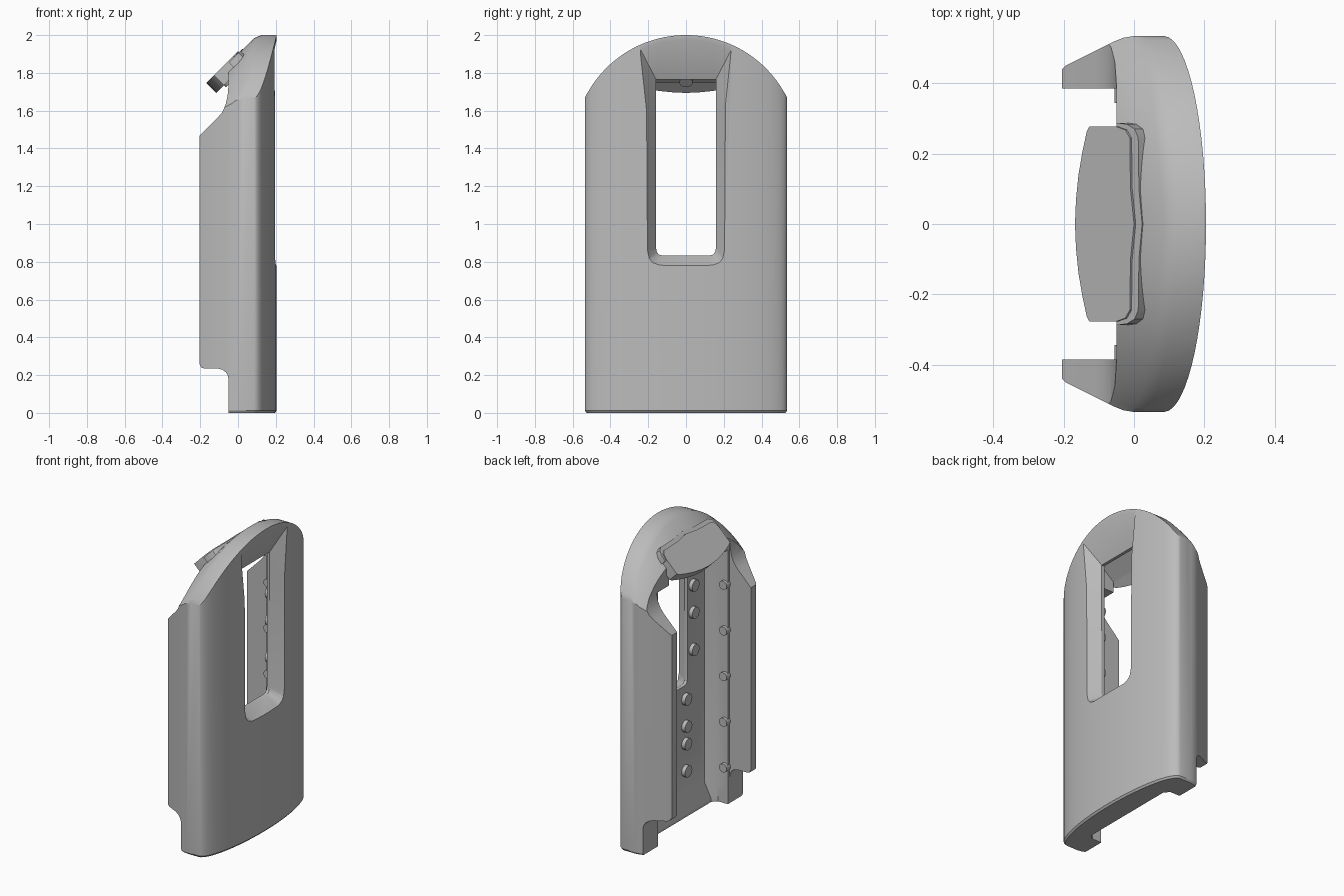
import bpy, bmesh, math
from mathutils import Vector

scene_cube = bpy.data.objects.get("Cube")
if scene_cube:
    bpy.data.objects.remove(scene_cube, do_unlink=True)

grey = bpy.data.materials.new("plain_grey")
grey.use_nodes = True
grey.diffuse_color = (0.5, 0.5, 0.5, 1)
grey.node_tree.nodes["Principled BSDF"].inputs["Base Color"].default_value = (0.5, 0.5, 0.5, 1)


def mirrored(half):
    """Close a half outline (a, b) by mirroring it in b."""
    return half + [(a, -b) for a, b in reversed(half) if abs(b) > 1e-6]


def loft(name, loops):
    """Skin a closed solid through loops of equal length."""
    bm = bmesh.new()
    rings = [[bm.verts.new(p) for p in loop] for loop in loops]
    n = len(rings[0])
    for a, b in zip(rings, rings[1:]):
        for i in range(n):
            j = (i + 1) % n
            bm.faces.new((a[i], a[j], b[j], b[i]))
    bm.faces.new(rings[0])
    bm.faces.new(rings[-1])
    bmesh.ops.recalc_face_normals(bm, faces=bm.faces)
    mesh = bpy.data.meshes.new(name)
    bm.to_mesh(mesh)
    bm.free()
    mesh.materials.append(grey)
    ob = bpy.data.objects.new(name, mesh)
    bpy.context.collection.objects.link(ob)
    return ob


def prism(name, points, sweep):
    sweep = Vector(sweep)
    return loft(name, [points, [Vector(p) + sweep for p in points]])


def activate(ob):
    bpy.ops.object.select_all(action='DESELECT')
    ob.select_set(True)
    bpy.context.view_layer.objects.active = ob


def carve(ob, cutter):
    cutter.hide_render = True
    mod = ob.modifiers.new("cut", 'BOOLEAN')
    mod.operation = 'DIFFERENCE'
    mod.solver = 'EXACT'
    mod.object = cutter
    activate(ob)
    bpy.ops.object.modifier_apply(modifier=mod.name)
    bpy.data.objects.remove(cutter, do_unlink=True)


def smooth(ob):
    activate(ob)
    bpy.ops.object.shade_smooth_by_angle(angle=math.radians(30))


def rivet(name, base, axis, radius, height):
    axis = Vector(axis).normalized()
    bpy.ops.mesh.primitive_cylinder_add(
        vertices=20, radius=radius, depth=height + 0.02,
        location=Vector(base) + axis * (height - 0.02) / 2,
        rotation=axis.to_track_quat('Z', 'Y').to_euler())
    ob = bpy.context.object
    ob.name = name
    ob.data.materials.append(grey)
    smooth(ob)


# Shell: bowed front, flat sides, tapering arms at the back, softened foot
outline = [(0.205, 0)]
for i in range(1, 15):
    a = math.radians(76) * i / 14
    outline.append((0.085 + 0.12 * math.cos(a), 0.535 * math.sin(a)))
outline += [(0.1, 0.531), (0.085, 0.535), (0, 0.535), (-0.03, 0.53),
            (-0.055, 0.52), (-0.195, 0.45), (-0.205, 0.44), (-0.205, 0.2)]
outline = mirrored(outline)
shell = loft("shell", [[(x * 0.95, y * 0.985, 0) for x, y in outline],
                       [(x, y, 0.012) for x, y in outline],
                       [(x, y, 2.3) for x, y in outline]])


def arch(y):
    return 1.402 + math.sqrt(0.598 ** 2 - y * y)


def slope(y):
    return 1.9 - 0.23 * (abs(y) / 0.53) ** 2.5


def trim_crown(height, rise):
    """Cut away everything above a curve in y that climbs along x."""
    curve = [(-0.4, y, height(y) - 0.4 * rise) for y in span]
    carve(shell, prism("crown_cutter", curve + [(-0.4, 0.57, 3), (-0.4, -0.57, 3)],
                       (0.8, 0, 0.8 * rise)))


# Arched crown, its slope to the back, and a softening cut between the two
span = [0.57 * i / 24 for i in range(-24, 25)]
trim_crown(arch, 0)
trim_crown(slope, 1)
trim_crown(lambda y: arch(y) - 0.01 - 0.41 * (arch(y) - slope(y)), 0.41)

# Arm tops and arm bottoms, each with a rounded inner corner
arm_top = [(-0.4, 1.27), (-0.11, 1.56), (-0.085, 1.59), (-0.066, 1.63), (-0.055, 1.68),
           (-0.05, 1.74), (-0.05, 2.5), (-0.4, 2.5)]
arm_bottom = [(-0.4, 0.26), (-0.205, 0.26), (-0.195, 0.24), (-0.18, 0.235), (-0.11, 0.235),
              (-0.083, 0.229), (-0.063, 0.214), (-0.053, 0.195), (-0.05, 0.17), (-0.05, -0.2), (-0.4, -0.2)]
for pts in (arm_top, arm_bottom):
    carve(shell, prism("arm_cutter", [(x, -0.8, z) for x, z in pts], (0, 1.6, 0)))

# Open channel between the arms
channel = [(-0.4, -0.2), (-0.05, -0.2), (-0.05, 2.5), (-0.4, 2.5)]
carve(shell, prism("channel_cutter", [(x, -0.385, z) for x, z in channel], (0, 0.77, 0)))

# Deeper cavity: chamfered rear corners, sloped lower lip, taller pocket under the crown
section = mirrored([(1, 0.335), (0.4, 0.365), (-3, 0.365)])
carve(shell, loft("cavity_cutter", [
    [(depth * x if x > 0 else -0.3, y, z) for x, y in section]
    for z, depth in ((-0.2, 0.05), (0.02, 0.05), (0.12, 0.1), (1.68, 0.1))]))
pocket = [(-0.3, 1.5), (0.1, 1.5), (0.1, 1.87), (-0.05, 1.75), (-0.3, 1.75)]
carve(shell, prism("pocket_cutter", [(x, -0.25, z) for x, z in pocket], (0, 0.5, 0)))

# Window with a flared frame
outer = [(0.775, 0.14), (0.787, 0.18), (0.81, 0.202), (0.86, 0.214), (1.6, 0.22), (1.965, 0.262), (1.99, 0.13)]
inner = [(0.833, 0.125), (0.838, 0.143), (0.85, 0.154), (0.87, 0.158), (1.6, 0.158), (1.765, 0.158), (1.765, 0.08)]
carve(shell, loft("window_cutter", [
    [(x, y, z) for z, y in mirrored(half)]
    for x, half in ((0.212, outer), (0.12, inner), (0.0, inner))]))
smooth(shell)

# Sloping clip plate behind the crown, seated in a raised rim
plate = [(-0.168, 0), (-0.165, 0.07), (-0.158, 0.14), (-0.147, 0.205), (-0.134, 0.265),
         (-0.127, 0.277), (-0.05, 0.277), (-0.025, 0.268), (-0.012, 0.245), (-0.01, 0.1), (0, 0)]
rim = [(-0.05, 0.288), (-0.02, 0.284), (0.002, 0.27), (0.012, 0.245), (0.014, 0.1), (0.023, 0)]
for name, half, lift, drop in (("clip_plate", plate, 1.915, 0.053), ("clip_rim", rim, 1.905, 0.035)):
    smooth(prism(name, [(x, y, x + lift) for x, y in mirrored(half)], (drop, 0, -drop)))
rivet("clip_rivet", (-0.05, 0, 1.76), (1, 0, -1), 0.035, 0.015)

# Rivets on the inner side walls and the back panel
for side, label in ((1, "left"), (-1, "right")):
    for i in range(5):
        rivet(f"side_rivet_{label}", (-0.028, side * 0.365, 0.24 + 0.302 * i), (0, -side, 0), 0.028, 0.02)
    for z in (1.045, 1.29, 1.47):
        rivet(f"upper_panel_rivet_{label}", (0.1, side * 0.21, z), (-1, 0, 0), 0.038, 0.025)
    for z in (0.27, 0.45, 0.565, 0.745):
        rivet(f"lower_panel_rivet_{label}", (0.1, side * 0.135, z), (-1, 0, 0), 0.038, 0.025)
